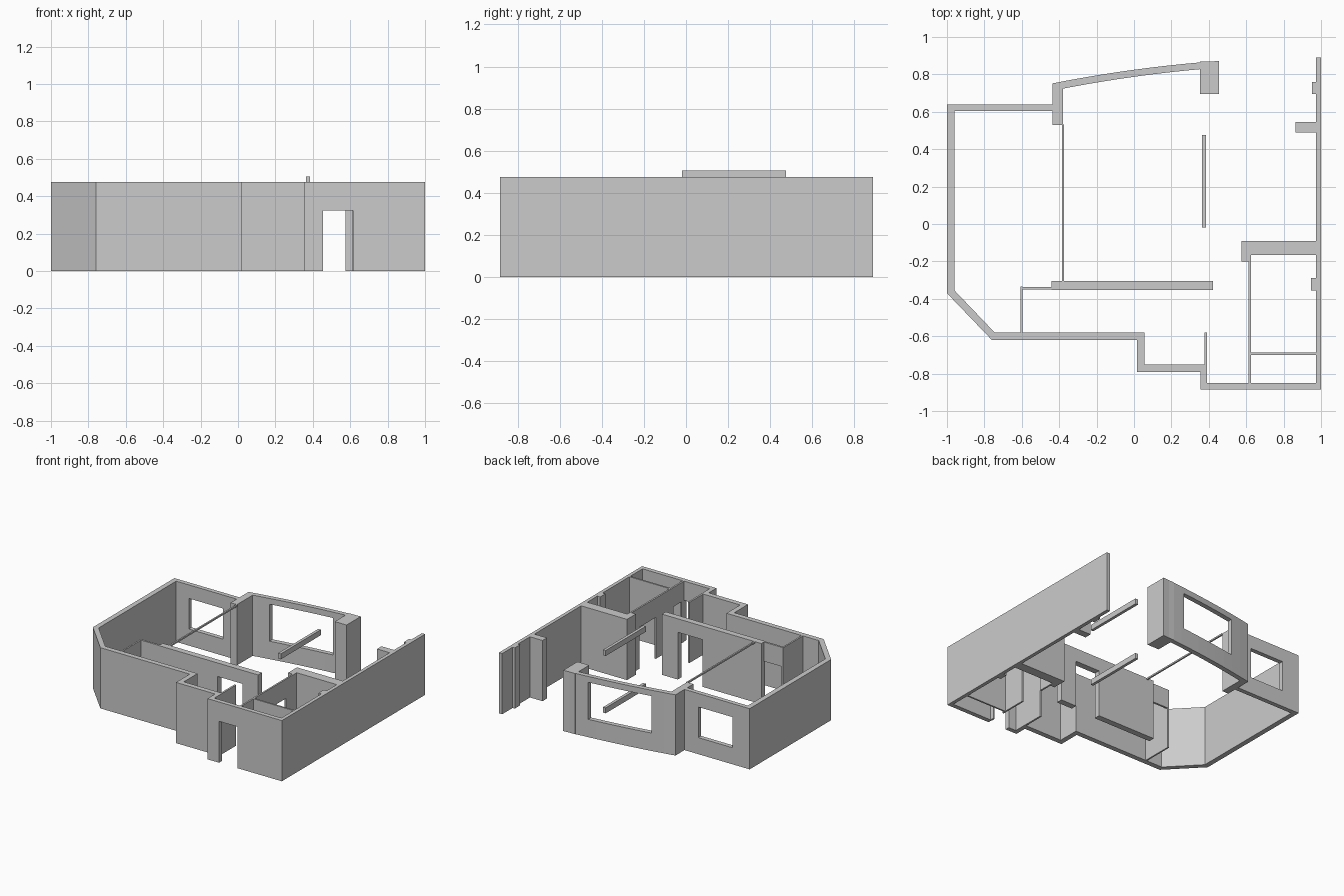
import bpy
import bmesh

cube = bpy.data.objects.get("Cube")
if cube:
    bpy.data.objects.remove(cube, do_unlink=True)

WALL_TOP = 0.476
DOOR_TOP = 0.325

plaster = bpy.data.materials.new("plain_grey_plaster")
plaster.use_nodes = True
GREY = (0.6, 0.6, 0.6, 1.0)
plaster.diffuse_color = GREY
plaster.node_tree.nodes["Principled BSDF"].inputs["Base Color"].default_value = GREY


def prism(name, outline, z0=0.0, z1=WALL_TOP):
    """Extrude a plan outline between two heights."""
    bm = bmesh.new()
    base = bm.faces.new([bm.verts.new((x, y, z0)) for x, y in outline])
    top = bmesh.ops.extrude_face_region(bm, geom=[base])["geom"]
    for v in top:
        if isinstance(v, bmesh.types.BMVert):
            v.co.z = z1
    bmesh.ops.recalc_face_normals(bm, faces=bm.faces)
    mesh = bpy.data.meshes.new(name)
    bm.to_mesh(mesh)
    bm.free()
    mesh.materials.append(plaster)
    obj = bpy.data.objects.new(name, mesh)
    bpy.context.collection.objects.link(obj)
    return obj


def block(name, x0, x1, y0, y1, z0=0.0, z1=WALL_TOP):
    return prism(name, [(x0, y0), (x1, y0), (x1, y1), (x0, y1)], z0, z1)


def cut(obj, x0, x1, y0, y1, z0=-0.1, z1=DOOR_TOP):
    """Cut a door or window opening out of a wall."""
    cutter = block("opening_cutter", x0, x1, y0, y1, z0, z1)
    cutter.hide_render = True
    mod = obj.modifiers.new("opening", 'BOOLEAN')
    mod.operation = 'DIFFERENCE'
    mod.solver = 'EXACT'
    mod.object = cutter
    bpy.context.view_layer.objects.active = obj
    bpy.ops.object.modifier_apply(modifier=mod.name)
    bpy.data.objects.remove(cutter, do_unlink=True)


# Outer wall running round the left, front and right sides
outside = [(-.43, .64), (-1, .64), (-1, -.37), (-.76, -.62), (.015, -.62),
           (.015, -.79), (.355, -.79), (.355, -.885), (1, -.885), (1, .89)]
inside = [(.972, .89), (.972, -.85), (.39, -.85), (.39, -.75), (.055, -.75),
          (.055, -.58), (-.745, -.58), (-.96, -.355), (-.96, .605), (-.43, .605)]
outer_wall = prism("outer_wall", outside + inside)
cut(outer_wall, -.85, -.555, .5, .7, .13, .37)      # back window
cut(outer_wall, .455, .615, -.95, -.8)              # entrance


# Curved back wall with its wide window
def arc(x0, y0, x1, y1, bulge, steps=10):
    pts = []
    for i in range(steps + 1):
        t = i / steps
        pts.append((x0 + (x1 - x0) * t, y0 + (y1 - y0) * t + 4 * bulge * t * (1 - t)))
    return pts


curve = arc(-.435, .752, .455, .872, .014) + arc(-.435, .713, .455, .836, .014)[::-1]
curved_wall = prism("curved_back_wall", curve)
cut(curved_wall, -.25, .25, .6, 1, .14, .43)
block("curved_wall_end_pier", .353, .455, .695, .868)
block("curved_wall_corner_pier", -.435, -.38, .53, .75)

# Middle partition with doorway, and the closet beside it
middle = block("middle_partition", -.44, .422, -.353, -.305)
cut(middle, .07, .285, -.5, -.2, z1=.37)
block("closet_side_wall", -.608, -.596, -.585, -.335)
block("closet_lintel", -.608, -.438, -.351, -.336, DOOR_TOP)
block("sliding_door_rail", -.386, -.374, -.306, .532, .464)

# Hall and washroom partitions on the right
block("entry_partition", .376, .39, -.76, -.58)
block("washroom_back_wall", .575, .974, -.165, -.09)
block("washroom_corner_pier", .575, .625, -.2, -.16)
hall = block("hall_partition", .612, .625, -.852, -.198)
cut(hall, .5, .7, -.5, -.3)
cut(hall, .5, .7, -.82, -.72)
block("washroom_divider", .62, .974, -.7, -.687)

# Piers along the right wall
for name, x, y0, y1 in (("small_pier_back", .953, .695, .76),
                        ("deep_pier", .863, .49, .545),
                        ("small_pier_washroom", .947, -.355, -.29)):
    block(name, x, .975, y0, y1)

# Loose beam overhead and its matching sill
for name, z in (("overhead_beam", .462), ("floor_sill", .012)):
    block(name, .363, .386, -.02, .476, z, z + .043)
